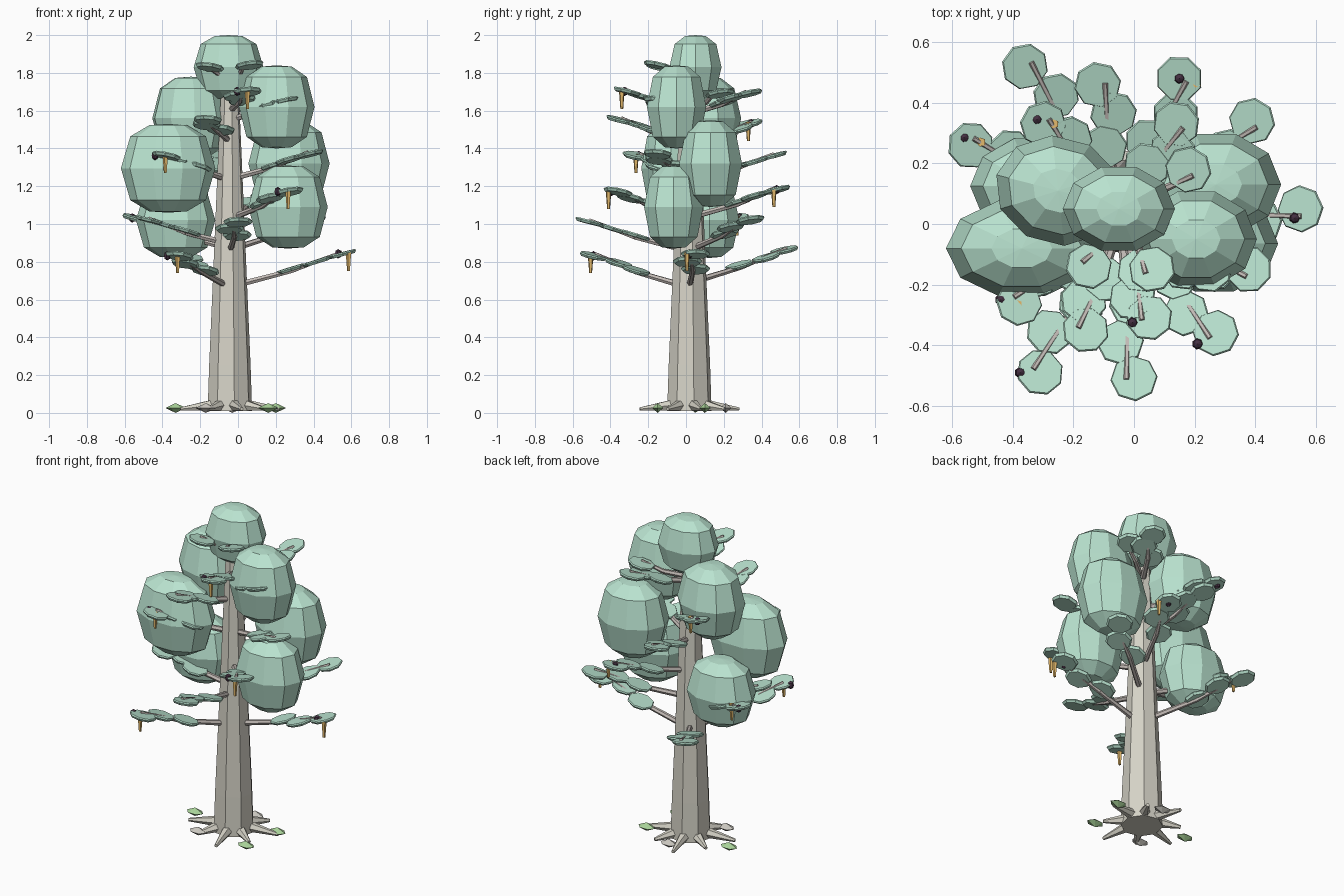
import bpy, bmesh, math
from mathutils import Vector, Matrix

if "Cube" in bpy.data.objects:
    bpy.data.objects.remove(bpy.data.objects["Cube"])


def material(name, rgb):
    m = bpy.data.materials.new(name)
    m.diffuse_color = (*rgb, 1)
    m.use_nodes = True
    m.node_tree.nodes["Principled BSDF"].inputs["Base Color"].default_value = (*rgb, 1)
    return m


FOLIAGE = material("pale_green", (0.49, 0.77, 0.63))
BARK = material("pale_bark", (0.67, 0.65, 0.57))
TWIG = material("twig_brown", (0.55, 0.50, 0.47))
POD = material("amber", (0.78, 0.49, 0.15))
BERRY = material("dark_plum", (0.06, 0.03, 0.055))
LEAF = material("leaf_green", (0.40, 0.65, 0.32))
DRY = material("dry_leaf", (0.60, 0.58, 0.53))

AXIS = Vector((-0.043, 0.018, 0))


def finish(name, bm, mat):
    bmesh.ops.recalc_face_normals(bm, faces=bm.faces)
    mesh = bpy.data.meshes.new(name)
    bm.to_mesh(mesh)
    bm.free()
    mesh.materials.append(mat)
    ob = bpy.data.objects.new(name, mesh)
    bpy.context.collection.objects.link(ob)


def lathe(name, profile, sides, mat, matrix):
    """Faceted solid of revolution from (radius, height) points."""
    bm = bmesh.new()
    rings = []
    for r, z in profile:
        if r == 0:
            rings.append([bm.verts.new((0, 0, z))] * sides)
        else:
            rings.append([bm.verts.new((r * math.cos(a), r * math.sin(a), z))
                          for a in (math.tau * i / sides for i in range(sides))])
    for lo, hi in zip(rings, rings[1:]):
        for i in range(sides):
            j = (i + 1) % sides
            quad = dict.fromkeys((lo[i], lo[j], hi[j], hi[i]))
            bm.faces.new(list(quad))
    for ring, (r, z) in ((rings[0], profile[0]), (rings[-1], profile[-1])):
        if r > 0:
            bm.faces.new(ring)
    bm.transform(matrix)
    finish(name, bm, mat)


def rod(name, a, b, r1, r2, sides, mat):
    """Tapered rod between two points."""
    d = b - a
    turn = d.to_track_quat('Z', 'Y').to_matrix().to_4x4()
    lathe(name, [(r1, 0), (r2, d.length)], sides, mat, Matrix.Translation(a) @ turn)


def ellipsoid(name, centre, size, profile, sides, mat, yaw=0):
    m = (Matrix.Translation(centre) @ Matrix.Rotation(yaw, 4, 'Z')
         @ Matrix.Diagonal((*size, 1)))
    lathe(name, profile, sides, mat, m)


# Trunk
lathe("trunk", [(0.12, 0.01), (0.112, 0.25), (0.092, 0.7), (0.064, 1.35), (0.045, 1.78)],
      8, BARK, Matrix.Translation(AXIS) @ Matrix.Rotation(0.2, 4, 'Z'))

# Roots
for i in range(8):
    a = math.tau * (i + 0.3) / 8
    out = Vector((math.cos(a), math.sin(a), 0))
    reach = (0.27, 0.22)[i % 2]
    rod("root", AXIS + out * 0.09 + Vector((0, 0, 0.042)),
        AXIS + out * reach + Vector((0, 0, 0.02)), 0.032, 0.01, 6, BARK)

# Fallen leaves round the roots
LENS = [(0, -1), (1, 0), (0, 1)]
for x, y, mat in ((-0.33, 0.05, LEAF), (0.16, -0.15, LEAF), (0.2, 0.1, LEAF),
                  (-0.17, -0.15, DRY), (-0.03, 0.21, DRY)):
    ellipsoid("fallen_leaf", (x, y, 0.026), (0.055, 0.035, 0.026), LENS, 6, mat)

# Foliage masses: centre, radii, turn
BLOB = [(0, -1), (0.4, -0.97), (0.8, -0.72), (1, 0), (0.8, 0.72), (0.4, 0.97), (0, 1)]
for centre, size, yaw in (
        ((-0.05, 0.05, 1.83), (0.185, 0.145, 0.17), 0),
        ((0.205, -0.05, 1.62), (0.2, 0.165, 0.22), 0),
        ((-0.25, 0.11, 1.56), (0.21, 0.18, 0.22), -0.25),
        ((0.27, 0.13, 1.32), (0.215, 0.175, 0.23), 0),
        ((-0.37, -0.08, 1.295), (0.25, 0.165, 0.235), 0),
        ((0.265, -0.065, 1.09), (0.21, 0.165, 0.22), 0),
        ((-0.33, 0.125, 1.02), (0.21, 0.165, 0.2), 0)):
    ellipsoid("foliage_mass", centre, size, BLOB, 10, FOLIAGE, yaw)

# Branches: tip position, and the berry's offset where fruit hangs
BRANCHES = [
    (0.55, 0.05, 0.84, (-0.02, -0.03)), (-0.36, 0.52, 0.86, None),
    (-0.31, -0.49, 0.83, (-0.065, 0)), (0.0, -0.51, 1.01, None),
    (0.27, -0.36, 1.17, (-0.06, -0.035)), (0.15, 0.48, 1.18, (0, 0)),
    (-0.54, 0.26, 1.03, (-0.02, 0.025)), (0.39, 0.34, 1.02, None),
    (-0.12, 0.46, 1.36, None), (-0.38, -0.26, 1.36, (-0.06, 0.01)),
    (-0.30, 0.33, 1.53, (-0.02, 0.015)), (-0.16, -0.35, 1.55, None),
    (0.05, -0.31, 1.70, (-0.055, -0.015)), (0.18, 0.18, 1.69, None),
    (-0.15, -0.14, 1.83, None), (0.06, -0.15, 1.84, None),
    (0.38, -0.15, 1.37, None), (0.14, 0.33, 1.69, None),
    (-0.47, -0.05, 1.02, None), (0.25, -0.15, 1.65, None)]


def leaf_pad(p, heading, tilt):
    m = (Matrix.Translation(p) @ Matrix.Rotation(heading, 4, 'Z')
         @ Matrix.Rotation(-tilt, 4, 'Y'))
    lathe("leaf_pad", [(0.068, -0.01), (0.078, 0.003), (0.074, 0.01)], 8, FOLIAGE, m)


for x, y, z, berry in BRANCHES:
    tip = Vector((x, y, z))
    flat = Vector((x, y, 0)) - AXIS
    reach, heading = flat.length, math.atan2(flat.y, flat.x)
    side = Vector((-flat.y, flat.x, 0)).normalized()
    start = Vector((AXIS.x, AXIS.y, z - 0.29 * reach))
    mid = start.lerp(tip, 0.55) - Vector((0, 0, 0.01))
    rod("branch_base", start, mid, 0.018, 0.014, 6, TWIG)
    rod("branch_end", mid, tip - side * 0.025 + Vector((0, 0, 0.012)), 0.014, 0.009, 6, TWIG)
    leaf_pad(tip, heading, 0.25)
    if reach > 0.3:
        leaf_pad(start.lerp(tip, 0.77) - side * 0.035, heading, 0.3)
        leaf_pad(start.lerp(tip, 0.54) + side * 0.015, heading, 0.3)
    # Berry and hanging pod at the tip
    if berry:
        ball = tip + Vector((*berry, 0.002))
        ellipsoid("berry", ball, (0.019, 0.019, 0.025),
                  [(0, -1), (0.75, -0.65), (1, 0), (0.75, 0.65), (0, 1)], 7, BERRY)
        top = ball + Vector((0.056, -0.015, 0.008))
        rod("pod", top, top - Vector((0, 0, 0.1)), 0.016, 0.008, 5, POD)
